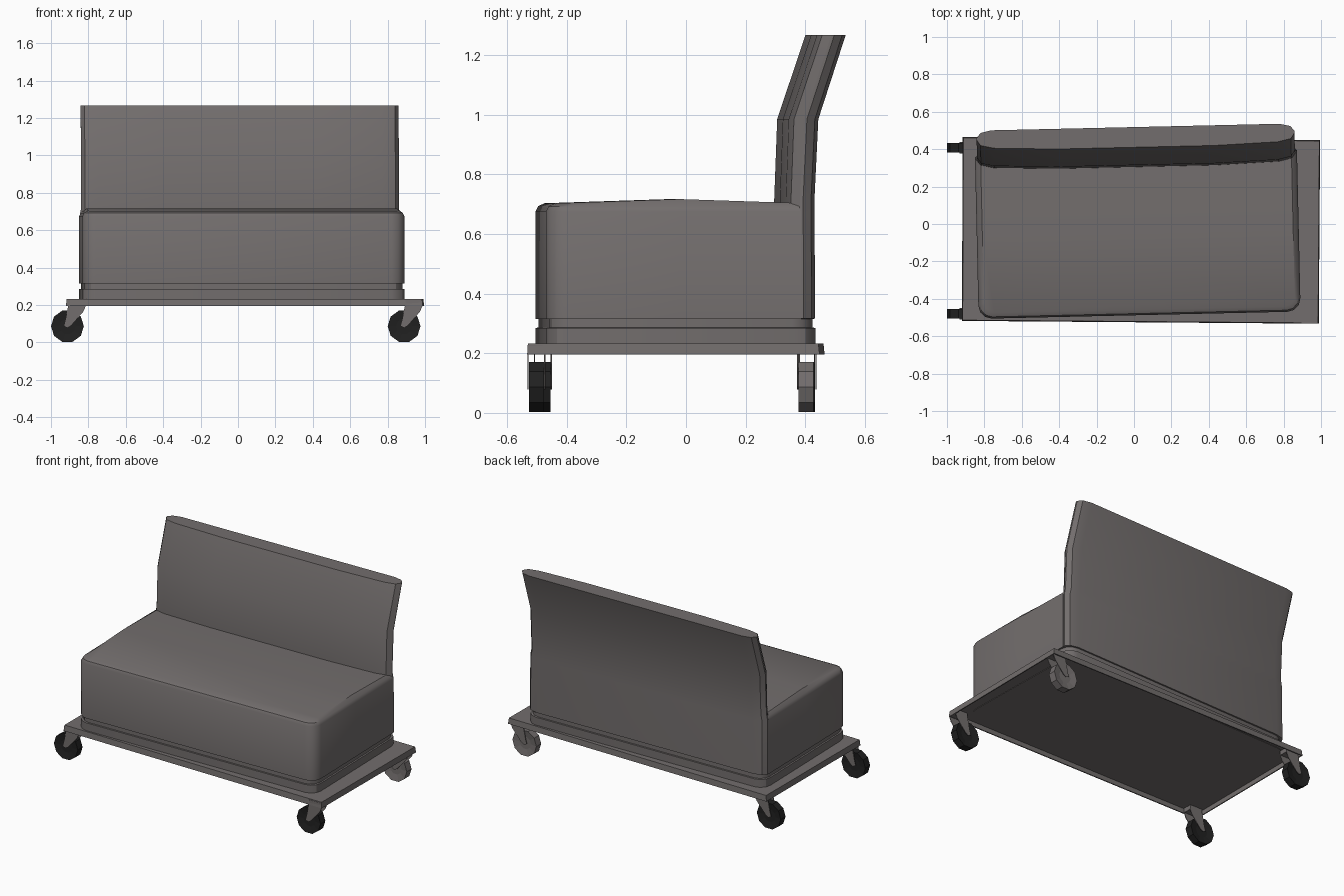
import bpy, bmesh, math
from mathutils import Matrix, Vector

if "Cube" in bpy.data.objects:
    bpy.data.objects.remove(bpy.data.objects["Cube"])


def material(name, col):
    m = bpy.data.materials.new(name)
    m.diffuse_color = (*col, 1)
    m.use_nodes = True
    m.node_tree.nodes["Principled BSDF"].inputs["Base Color"].default_value = m.diffuse_color
    return m


GREY = material("warm grey", (0.17, 0.155, 0.153))
BLACK = material("tyre black", (0.015, 0.015, 0.015))
TURN = Matrix.Rotation(math.radians(1.3), 4, 'Z') @ Matrix.Translation((0.019, 0, 0))


def finish(bm, name, mat, smooth=None):
    bmesh.ops.recalc_face_normals(bm, faces=bm.faces)
    me = bpy.data.meshes.new(name)
    bm.to_mesh(me)
    bm.free()
    ob = bpy.data.objects.new(name, me)
    bpy.context.collection.objects.link(ob)
    me.materials.append(mat)
    if smooth:
        bpy.ops.object.select_all(action='DESELECT')
        ob.select_set(True)
        bpy.context.view_layer.objects.active = ob
        bpy.ops.object.shade_smooth_by_angle(angle=math.radians(smooth))
    return ob


def loft(rings):
    """Skin equal-length rings and cap both ends; returns mesh, rings, top cap."""
    bm = bmesh.new()
    vs = [[bm.verts.new(p) for p in r] for r in rings]
    n = len(vs[0])
    for a, b in zip(vs, vs[1:]):
        for i in range(n):
            j = (i + 1) % n
            bm.faces.new((a[i], a[j], b[j], b[i]))
    bm.faces.new(vs[0][::-1])
    return bm, vs, bm.faces.new(vs[-1])


def arc(cx, cy, r, start, seg=3):
    return [(cx + r * math.cos(math.radians(start + 90 * k / seg)),
             cy + r * math.sin(math.radians(start + 90 * k / seg))) for k in range(seg + 1)]


# platform: slightly skewed tray with sloped edges, hollow below
def quad(grow, z):
    pts = [(-0.912, -0.51), (0.98, -0.525), (0.987, 0.44), (-0.908, 0.457)]
    return [(x + math.copysign(grow, x), y + math.copysign(grow, y), z) for x, y in pts]


bm, _, _ = loft([quad(-0.004, 0.228), quad(0.001, 0.195), quad(0.008, 0.195), quad(-0.004, 0.233)])
finish(bm, "platform", GREY)


# base bands: rounded skirt and groove under the seat
def skirt(inset, z):
    h, f, b, r = 0.861 - inset, -0.488 + inset, 0.416 - inset, 0.07
    pts = (arc(-h + r, f + r, r, 180) + arc(h - r, f + r, r, 270)
           + arc(h - r, b - r, r, 0) + arc(-h + r, b - r, r, 90))
    return [(x, y, z) for x, y in pts]


bm, _, _ = loft([skirt(0, 0.225), skirt(0, 0.285), skirt(0.01, 0.286),
                 skirt(0.01, 0.315), skirt(0.002, 0.316)])
finish(bm, "base_band", GREY, 30).matrix_world = TURN


# seat: front corners rounded, softened top edge, gently crowned top
def seat_ring(inset, z, crown=False):
    h, f, b, r = 0.861 - inset, -0.488 + inset, 0.365, 0.07 - inset * 0.5
    pts = (arc(-h + r, f + r, r, 180) + arc(h - r, f + r, r, 270)
           + [(h, -0.04), (h, b), (-h, b), (-h, -0.04)])
    out = []
    for x, y in pts:
        t = (y + 0.04) / 0.42
        out.append((x, y, 0.717 - (0.014 * abs(t)) if crown else z))
    return out


bm, vs, top = loft([seat_ring(0, 0.315), seat_ring(0, 0.675),
                    seat_ring(0.009, 0.693), seat_ring(0.03, 0, True)])
bmesh.utils.face_split(top, vs[-1][8], vs[-1][11])
finish(bm, "seat", GREY, 35).matrix_world = TURN


# backrest: bowed front, rounded rear corners, leaning back at the top
def back_ring(z, front, back, h):
    half = [(0.42, front), (h - 0.09, front + 0.012), (h - 0.02, front + 0.028),
            (h, min(front + 0.06, back - 0.05)), (h, back - 0.04),
            (h - 0.022, back - 0.013), (h - 0.08, back)]
    pts = half + [(-x, y) for x, y in half[::-1]]
    return [(x, y, z) for x, y in pts]


bm, _, _ = loft([back_ring(0.316, 0.305, 0.415, 0.86), back_ring(0.67, 0.305, 0.413, 0.859),
                 back_ring(0.715, 0.305, 0.413, 0.85), back_ring(0.985, 0.315, 0.426, 0.85),
                 back_ring(1.268, 0.41, 0.518, 0.85)])
finish(bm, "backrest", GREY, 32).matrix_world = TURN


# casters: wheel with sunken hub, two raked fork plates
def caster(name, x, y, mat):
    r, w, z = 0.088, 0.05, 0.087
    bm = bmesh.new()
    bmesh.ops.create_cone(bm, cap_ends=True, segments=10, radius1=r, radius2=r, depth=w,
                          matrix=Matrix.Translation((x, y, z)) @ Matrix.Rotation(math.pi / 2, 4, 'X')
                          @ Matrix.Rotation(math.pi / 10, 4, 'Z'))
    caps = [f for f in bm.faces if len(f.verts) > 4]
    for f in caps:
        n = f.normal.copy()
        bmesh.ops.inset_region(bm, faces=[f], thickness=0.045)
        for v in f.verts:
            v.co -= n * 0.008
    finish(bm, name + "_wheel", mat)
    for k, s in (("a", -1), ("b", 1)):
        side = [(x + 0.005, 0.2), (x + 0.1, 0.2), (x + 0.085, 0.165), (x + 0.02, 0.09),
                (x, 0.078), (x - 0.02, 0.088), (x - 0.01, 0.125)]
        yy = y + s * (w / 2 + 0.001)
        bm, _, _ = loft([[(a, yy, b) for a, b in side],
                         [(a, yy + s * 0.004, b) for a, b in side]])
        finish(bm, name + "_fork_" + k, GREY)
    # mounting plate under the platform
    bm = bmesh.new()
    bmesh.ops.create_cube(bm, size=1, matrix=Matrix.Translation((x + 0.052, y, 0.212))
                          @ Matrix.Diagonal((0.09, 0.058, 0.03, 1)))
    finish(bm, name + "_mount", GREY)


caster("front_left", -0.912, -0.48, BLACK)
caster("front_right", 0.888, -0.502, BLACK)
caster("back_left", -0.912, 0.408, BLACK)
caster("back_right", 0.888, 0.403, GREY)
